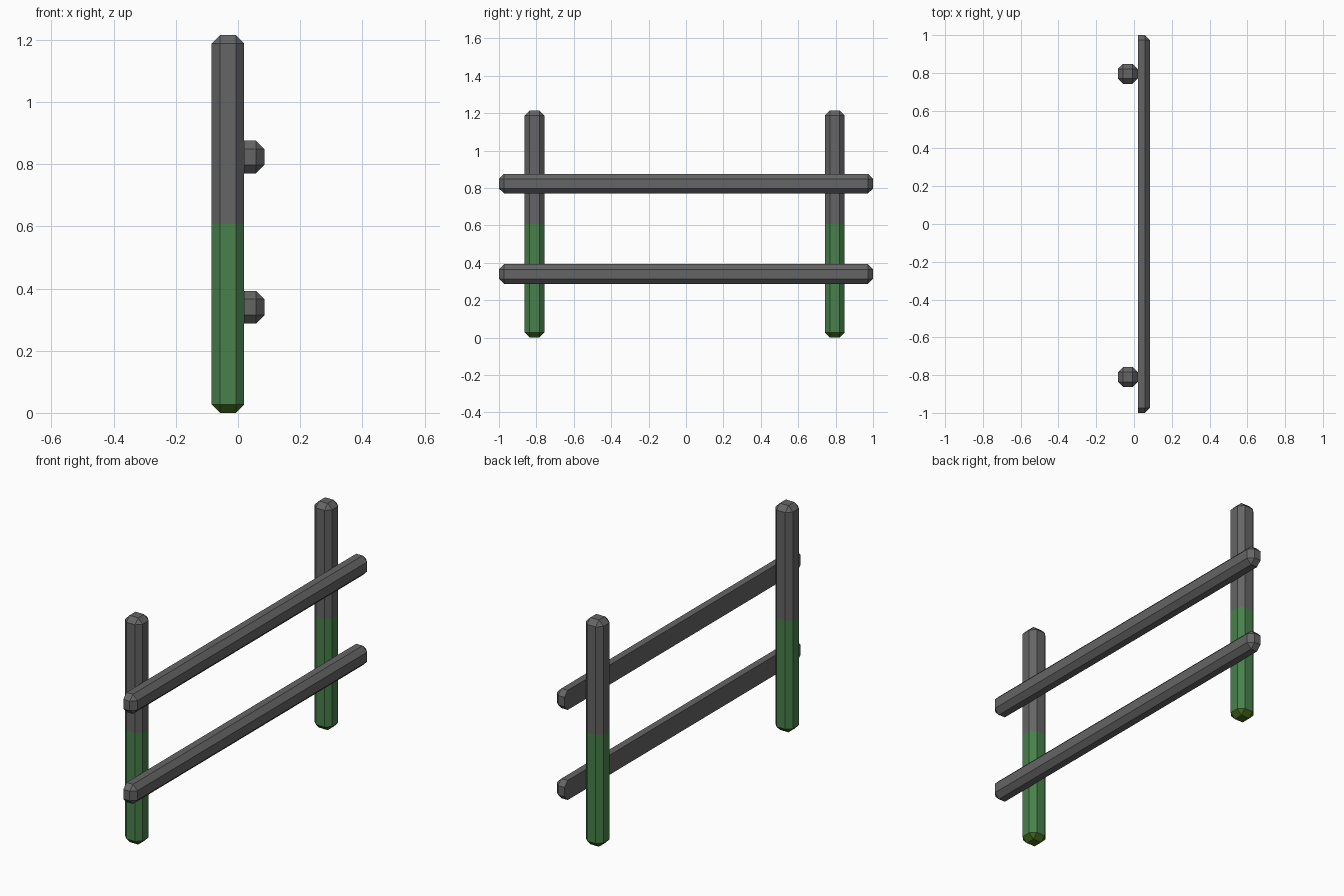
import bpy, bmesh
from mathutils import Matrix, Vector

if "Cube" in bpy.data.objects:
    bpy.data.objects.remove(bpy.data.objects["Cube"])


def material(name, rgb):
    m = bpy.data.materials.new(name)
    m.diffuse_color = (*rgb, 1)
    m.use_nodes = True
    m.node_tree.nodes["Principled BSDF"].inputs["Base Color"].default_value = m.diffuse_color
    return m


GREY = material("weathered_wood", (0.13, 0.13, 0.13))
GREEN = material("mossy_wood", (0.065, 0.22, 0.07))
MOSS = material("moss", (0.06, 0.15, 0.01))

W, BEVEL = 0.105, 0.027


def chamfered_bar(size, centre):
    """Box with every edge chamfered once."""
    bm = bmesh.new()
    bmesh.ops.create_cube(bm, size=1, matrix=Matrix.Translation(centre) @ Matrix.Diagonal((*size, 1)))
    bmesh.ops.bevel(bm, geom=bm.edges[:], offset=BEVEL, segments=1, affect='EDGES')
    return bm


def bisect(bm, co, no, clear=False):
    return bmesh.ops.bisect_plane(bm, geom=bm.verts[:] + bm.edges[:] + bm.faces[:],
                                  plane_co=co, plane_no=no, clear_inner=clear)


def finish(bm, name, mats):
    bmesh.ops.recalc_face_normals(bm, faces=bm.faces[:])
    me = bpy.data.meshes.new(name)
    bm.to_mesh(me)
    bm.free()
    for m in mats:
        me.materials.append(m)
    bpy.context.collection.objects.link(bpy.data.objects.new(name, me))


# Upright posts, mossy on the lower half
H = 1.215
for name, y in (("front_post", -0.81), ("back_post", 0.795)):
    bm = chamfered_bar((W, W, H), Vector((-0.0325, y, H / 2)))
    bisect(bm, (0, 0, H / 2), (0, 0, 1))
    for f in bm.faces:
        z = f.calc_center_median().z
        f.material_index = 2 if z < 0.03 else 1 if z < H / 2 else 0
    finish(bm, name, (GREY, GREEN, MOSS))

# Half-round rails: chamfered bars sliced flat where they meet the posts
for name, z in (("lower_rail", 0.34), ("upper_rail", 0.823)):
    bm = chamfered_bar((W, 2.0, W), Vector((0.0325, 0, z)))
    bisect(bm, (0.02, 0, 0), (1, 0, 0), clear=True)
    bmesh.ops.holes_fill(bm, edges=[e for e in bm.edges if e.is_boundary], sides=0)
    finish(bm, name, (GREY,))
